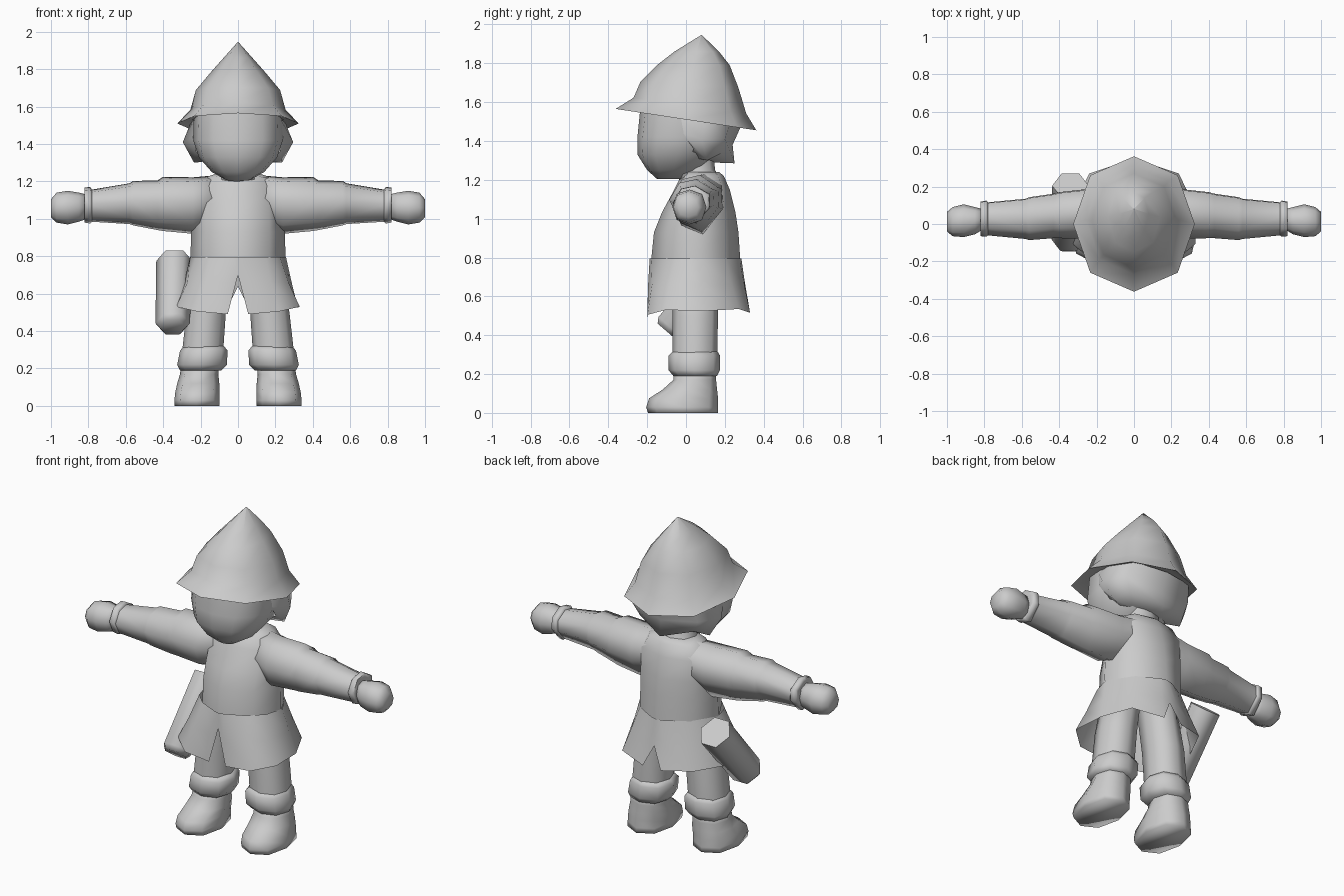
import bpy, bmesh, math
from mathutils import Vector

cube = bpy.data.objects.get("Cube")
if cube:
    bpy.data.objects.remove(cube, do_unlink=True)

grey = bpy.data.materials.new("plain grey")
grey.use_nodes = True
grey.diffuse_color = (0.6, 0.6, 0.6, 1)
bsdf = grey.node_tree.nodes["Principled BSDF"]
bsdf.inputs["Base Color"].default_value = (0.6, 0.6, 0.6, 1)
bsdf.inputs["Roughness"].default_value = 0.8


def loft(name, rings, closed=True, caps=(True, True), mirror=False, angle=80):
    """Skin a list of equal-length point rings into one object."""
    bm = bmesh.new()
    rows = [[bm.verts.new(p) for p in ring] for ring in rings]
    n = len(rows[0])
    for a, b in zip(rows, rows[1:]):
        for i in range(n if closed else n - 1):
            j = (i + 1) % n
            bm.faces.new((a[i], a[j], b[j], b[i]))
    if caps[0]:
        bm.faces.new(rows[0][::-1])
    if caps[1]:
        bm.faces.new(rows[-1])
    bmesh.ops.remove_doubles(bm, verts=bm.verts, dist=0.0005)
    bmesh.ops.recalc_face_normals(bm, faces=bm.faces)
    mesh = bpy.data.meshes.new(name)
    bm.to_mesh(mesh)
    bm.free()
    mesh.materials.append(grey)
    ob = bpy.data.objects.new(name, mesh)
    bpy.context.collection.objects.link(ob)
    bpy.ops.object.select_all(action='DESELECT')
    ob.select_set(True)
    bpy.context.view_layer.objects.active = ob
    bpy.ops.object.shade_smooth_by_angle(angle=math.radians(angle))
    if mirror:
        ob.modifiers.new("Mirror", 'MIRROR')


def oval(u0, u1, v0, v1, n=8, power=0.85):
    """Rounded ring of (u, v) points filling a box; power < 1 is boxier."""
    pts = []
    for i in range(n):
        a = math.tau * i / n
        c, s = math.cos(a), math.sin(a)
        c = math.copysign(abs(c) ** power, c) if abs(c) > 1e-6 else 0
        s = math.copysign(abs(s) ** power, s) if abs(s) > 1e-6 else 0
        pts.append(((u0 + u1) / 2 + c * (u1 - u0) / 2, (v0 + v1) / 2 + s * (v1 - v0) / 2))
    return pts


def flat(z, x0, x1, y0, y1, tilt=0.0, **kw):
    return [(x, y, z + tilt * y) for x, y in oval(x0, x1, y0, y1, **kw)]


def upright(x, y0, y1, z0, z1):
    return [(x, y, z) for y, z in oval(y0, y1, z0, z1)]


def sleeve_ring(x, y0, y1, z0, z1):
    """Sleeve section: broad on top, narrowing to a keel underneath."""
    section = [(0, 0.55), (0.22, 0.92), (0.6, 1), (0.98, 0.78), (1, 0.42), (0.62, 0), (0.2, 0.15)]
    return [(x, y0 + u * (y1 - y0), z0 + v * (z1 - z0)) for u, v in section]


def both(half):
    """Extend a front-to-back half row across x = 0."""
    return half + [(-x, y, z) for x, y, z in half[-2::-1] if x > 0.0001]


# Torso of the coat: z, half width, front, back, corner sharpness
loft("coat_body", [flat(z, -w, w, a, b, power=p) for z, w, a, b, p in [
    (0.78, 0.255, -0.18, 0.28, 1.2), (0.93, 0.25, -0.165, 0.27, 1.15),
    (1.03, 0.24, -0.125, 0.255, 1.05), (1.15, 0.23, -0.06, 0.225, 0.9),
    (1.22, 0.18, -0.025, 0.195, 0.85), (1.24, 0.12, -0.01, 0.17, 0.85)]])

# Flared skirt of the coat, slit at front and back
top = [(0, -0.187, 0.795), (0.03, -0.18, 0.795), (0.15, -0.125, 0.795), (0.225, -0.05, 0.795),
       (0.257, 0.06, 0.795), (0.165, 0.205, 0.795), (0.04, 0.275, 0.795), (0, 0.285, 0.795)]
mid = [(0, -0.19, 0.71), (0.035, -0.195, 0.66), (0.175, -0.175, 0.66), (0.27, -0.085, 0.66),
       (0.287, 0.08, 0.66), (0.205, 0.235, 0.66), (0.05, 0.3, 0.66), (0, 0.3, 0.69)]
hem = [(0, -0.19, 0.7), (0.055, -0.2, 0.49), (0.22, -0.198, 0.505), (0.33, -0.105, 0.53),
       (0.32, 0.1, 0.525), (0.24, 0.27, 0.535), (0.06, 0.33, 0.515), (0, 0.305, 0.64)]
loft("coat_skirt", [both(r) for r in (top, mid, hem)], caps=(False, False))

# Sleeves with soft folds: x, front, back, bottom, top
loft("sleeve", [sleeve_ring(*r) for r in [
    (0.1, -0.03, 0.19, 0.98, 1.235), (0.24, -0.078, 0.188, 0.92, 1.222),
    (0.40, -0.076, 0.17, 0.935, 1.225), (0.43, -0.076, 0.162, 0.94, 1.205),
    (0.56, -0.086, 0.143, 0.965, 1.203), (0.58, -0.08, 0.135, 0.972, 1.19),
    (0.79, -0.06, 0.115, 0.985, 1.155)]], mirror=True)
loft("sleeve_cuff", [sleeve_ring(*r) for r in [
    (0.78, -0.06, 0.115, 0.985, 1.155), (0.79, -0.068, 0.125, 0.975, 1.17),
    (0.82, -0.065, 0.12, 0.98, 1.168), (0.822, -0.045, 0.1, 0.995, 1.145)]], mirror=True)
loft("hand", [upright(*r) for r in [
    (0.81, -0.03, 0.08, 1.0, 1.13), (0.85, -0.055, 0.09, 0.985, 1.14),
    (0.91, -0.07, 0.105, 0.97, 1.15), (0.97, -0.065, 0.09, 0.98, 1.14),
    (1.0, -0.04, 0.065, 1.01, 1.105)]], mirror=True)

# Legs, boot cuffs and boots: z, inner x, outer x, front, back
loft("leg", [flat(*r) for r in [
    (0.76, 0.03, 0.22, -0.07, 0.16), (0.5, 0.065, 0.275, -0.07, 0.165),
    (0.28, 0.08, 0.3, -0.07, 0.16)]], mirror=True)
loft("boot_cuff", [flat(*r) for r in [
    (0.32, 0.075, 0.29, -0.065, 0.16), (0.295, 0.055, 0.31, -0.09, 0.175),
    (0.22, 0.06, 0.325, -0.09, 0.175), (0.19, 0.09, 0.31, -0.065, 0.16)]], mirror=True)
loft("boot", [flat(*r) for r in [
    (0.22, 0.105, 0.305, -0.06, 0.155), (0.17, 0.105, 0.31, -0.065, 0.155),
    (0.12, 0.1, 0.325, -0.12, 0.16), (0.075, 0.1, 0.335, -0.19, 0.165),
    (0.03, 0.1, 0.34, -0.205, 0.165), (0.0, 0.1, 0.34, -0.195, 0.165)]],
    mirror=True, angle=100)

# Neck and head
loft("neck", [flat(*r) for r in [
    (1.18, -0.13, 0.13, -0.03, 0.19), (1.25, -0.1, 0.1, -0.05, 0.15),
    (1.34, -0.1, 0.1, -0.05, 0.14)]])
loft("head", [flat(z, -w, w, a, b, n=12) for z, w, a, b in [
    (1.205, 0.06, -0.15, -0.03), (1.25, 0.14, -0.2, 0.07), (1.33, 0.21, -0.25, 0.165),
    (1.42, 0.24, -0.25, 0.215), (1.57, 0.235, -0.235, 0.24)]])

# Hair wrapping the sides and back of the head, with a low point at the nape
loft("hair", [both(r) for r in (
    [(0.23, -0.03, 1.53), (0.25, 0.1, 1.52), (0.2, 0.23, 1.5), (0, 0.285, 1.48)],
    [(0.235, -0.02, 1.44), (0.295, 0.08, 1.41), (0.22, 0.2, 1.41), (0, 0.24, 1.38)],
    [(0.225, 0.04, 1.36), (0.235, 0.11, 1.3), (0.18, 0.18, 1.335), (0, 0.25, 1.285)],
    [(0.19, 0.03, 1.34), (0.15, 0.06, 1.31), (0.1, 0.1, 1.3), (0, 0.12, 1.29)])],
    closed=False, caps=(False, False))

# Pointed hat with a tilted brim: z at y = 0, half width, front, back, tilt
loft("hat", [flat(z, -w, w, a, b, tilt=t, power=0.95) for z, w, a, b, t in [
    (1.53, 0.22, -0.22, 0.22, -0.152), (1.535, 0.25, -0.27, 0.3, -0.152),
    (1.51, 0.325, -0.362, 0.362, -0.152), (1.585, 0.255, -0.27, 0.31, -0.14),
    (1.69, 0.225, -0.235, 0.27, -0.06), (1.79, 0.14, -0.15, 0.225, 0.0),
    (1.86, 0.078, -0.06, 0.17, 0.0), (1.945, 0.002, 0.078, 0.082, 0.0)]])

# Slanted six-sided quiver on the right hip, narrowed at its foot
low, high = Vector((-0.35, -0.1, 0.42)), Vector((-0.34, 0.205, 0.775))
side = Vector((1, 0, 0))
across = (high - low).cross(side).normalized()


def hexagon(t, r):
    center = low.lerp(high, t)
    return [center + r * (math.cos(math.tau * i / 6) * side + math.sin(math.tau * i / 6) * across)
            for i in range(6)]


loft("quiver", [hexagon(t, r) for t, r in ((0, 0.07), (0.06, 0.092), (1, 0.097))])
